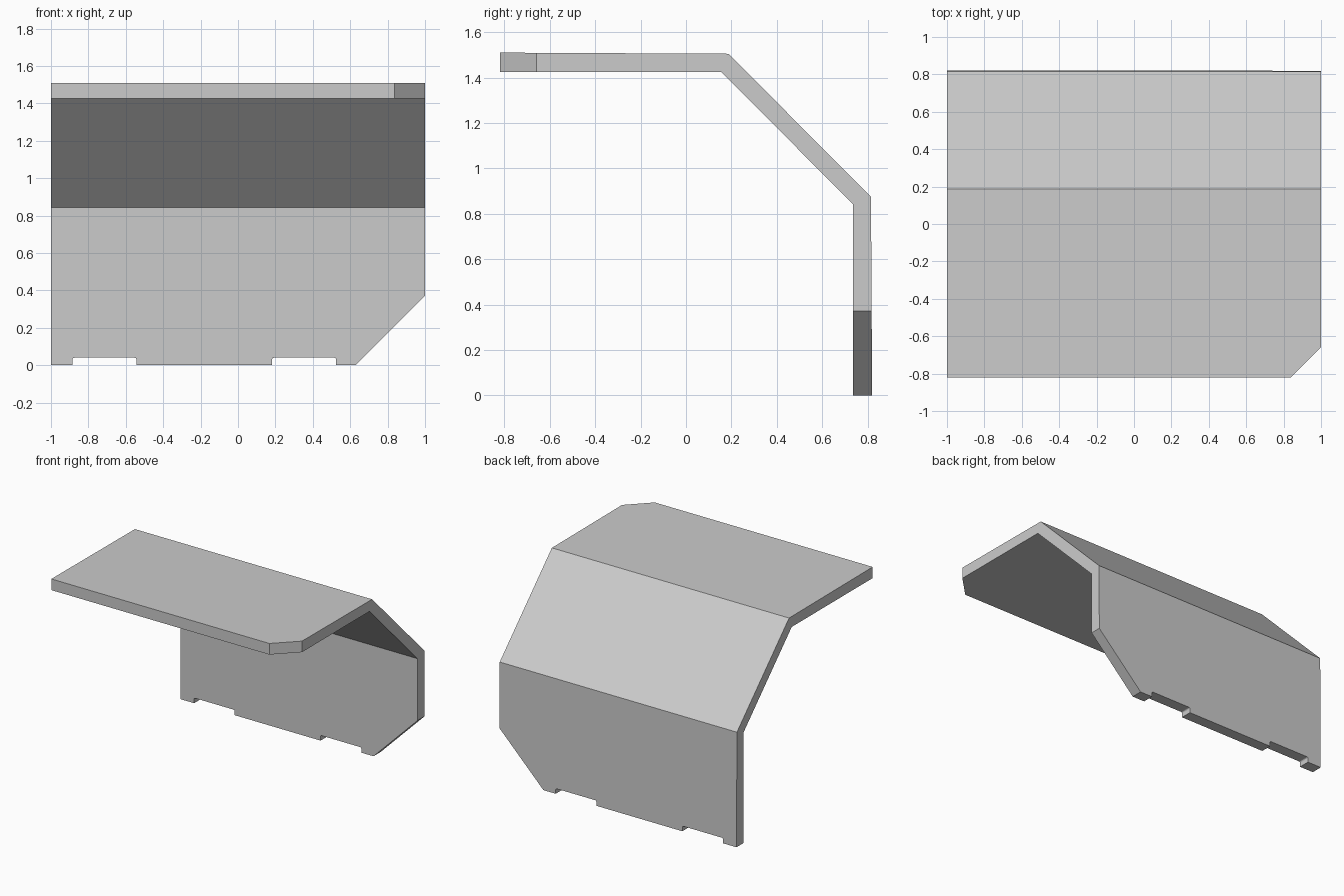
import bpy, bmesh
from math import sin, cos, pi
from mathutils import Vector

if "Cube" in bpy.data.objects:
    bpy.data.objects.remove(bpy.data.objects["Cube"])


def prism(name, points, offset):
    """Solid made by extruding a flat 3D outline along an offset."""
    bm = bmesh.new()
    face = bm.faces.new([bm.verts.new(p) for p in points])
    ext = bmesh.ops.extrude_face_region(bm, geom=[face])
    moved = [v for v in ext["geom"] if isinstance(v, bmesh.types.BMVert)]
    bmesh.ops.translate(bm, verts=moved, vec=offset)
    bmesh.ops.recalc_face_normals(bm, faces=bm.faces)
    mesh = bpy.data.meshes.new(name)
    bm.to_mesh(mesh)
    bm.free()
    obj = bpy.data.objects.new(name, mesh)
    bpy.context.collection.objects.link(obj)
    return obj


def trim(obj, point, normal):
    """Slice off everything on the normal side of a plane and cap the cut."""
    bm = bmesh.new()
    bm.from_mesh(obj.data)
    cut = bmesh.ops.bisect_plane(bm, geom=bm.verts[:] + bm.edges[:] + bm.faces[:],
                                 plane_co=point, plane_no=normal, clear_outer=True)
    edges = [e for e in cut["geom_cut"] if isinstance(e, bmesh.types.BMEdge)]
    bmesh.ops.contextual_create(bm, geom=edges)
    bmesh.ops.recalc_face_normals(bm, faces=bm.faces)
    bm.to_mesh(obj.data)
    bm.free()


# Bent sheet: side profile (y, z) extruded across the full width
profile = [(-0.82, 1.51), (0.187, 1.505), (0.815, 0.875), (0.82, 0),
           (0.735, 0), (0.735, 0.843), (0.155, 1.425), (-0.82, 1.425)]
sheet = prism("bent_sheet", [(-1, y, z) for y, z in profile], Vector((2, 0, 0)))

# Clipped corners: lower right of the upright, front right of the top
trim(sheet, (0.628, 0, 0), (1, 0, -1))
trim(sheet, (0.838, -0.82, 0), (1, -1, 0))

# Shallow notches with rounded upper corners along the bottom edge
r, top = 0.01, 0.04
for left, right in ((-0.885, -0.543), (0.182, 0.525)):
    outline = [(left, -0.1), (right, -0.1)]
    for cx, start in ((right - r, 0), (left + r, pi / 2)):
        for i in range(4):
            a = start + i * pi / 6
            outline.append((cx + r * cos(a), top - r + r * sin(a)))
    cutter = prism("notch_cutter", [(x, 0.6, z) for x, z in outline], Vector((0, 0.4, 0)))
    cutter.hide_render = True
    mod = sheet.modifiers.new("notch", "BOOLEAN")
    mod.operation, mod.solver, mod.object = "DIFFERENCE", "EXACT", cutter
    bpy.context.view_layer.objects.active = sheet
    bpy.ops.object.modifier_apply(modifier=mod.name)
    bpy.data.objects.remove(cutter)
